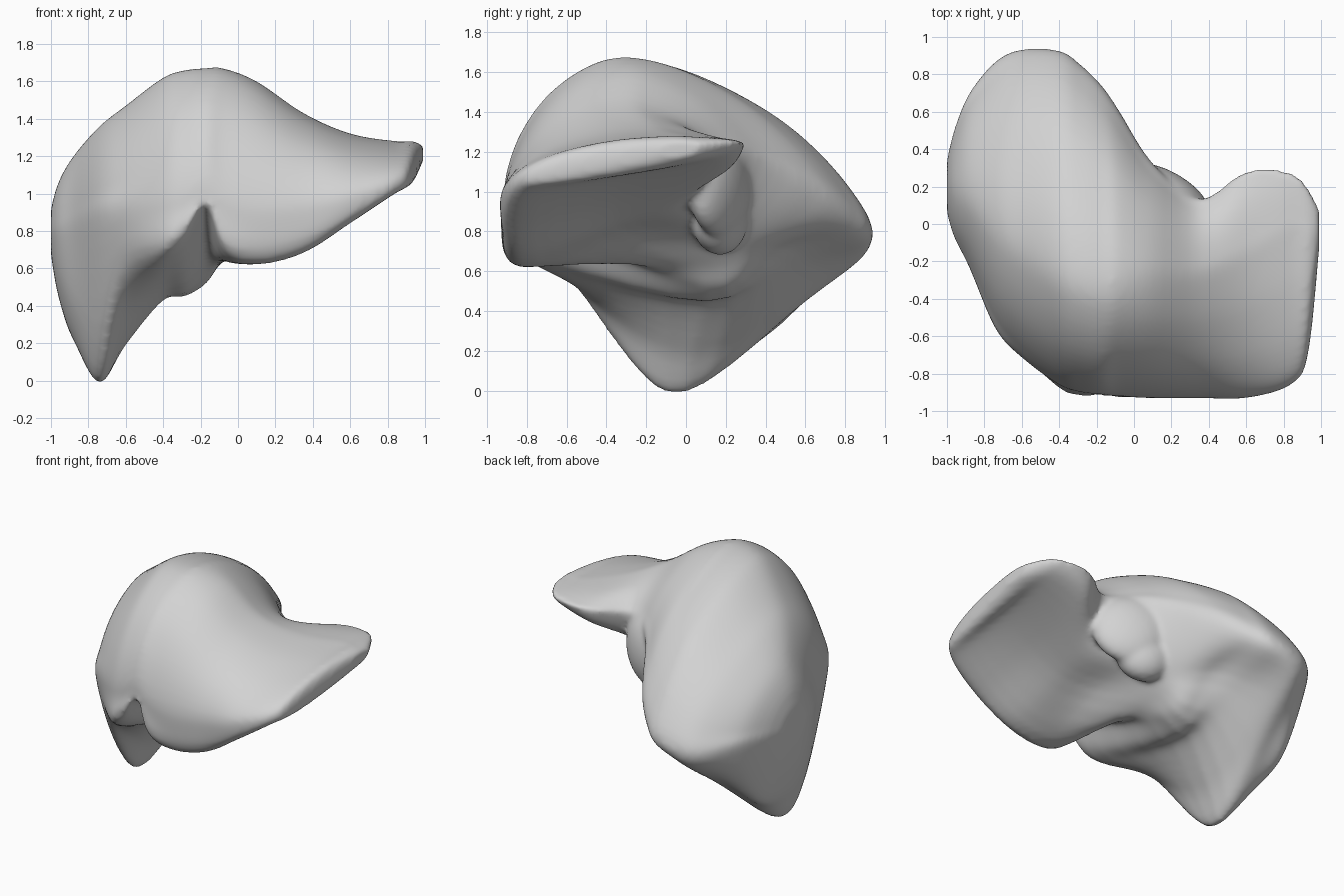
import bpy, bmesh, math
from mathutils import Vector, Matrix, Euler

if "Cube" in bpy.data.objects:
    bpy.data.objects.remove(bpy.data.objects["Cube"])

# Cross-sections along x: x, then (y, z) of front rim, crest, back rim,
# and three points of the hollow underside from front to back
RIGHT_LOBE = [
    (-1.0, (.06, .8), (.2, .92), (.34, .8), (.12, .7), (.2, .67), (.28, .7)),
    (-.96, (-.07, .78), (.18, 1.06), (.5, .78), (0, .56), (.16, .45), (.36, .52)),
    (-.88, (-.23, .78), (.14, 1.2), (.69, .75), (-.14, .4), (.08, .22), (.44, .32)),
    (-.74, (-.55, .82), (0, 1.36), (.86, .72), (-.3, .2), (0, -.01), (.56, .42)),
    (-.6, (-.71, .87), (-.1, 1.47), (.93, .74), (-.56, .53), (.03, .19), (.71, .55)),
    (-.4, (-.86, .9), (-.22, 1.62), (.92, .78), (-.78, .64), (.1, .43), (.61, .66)),
    (-.28, (-.9, .94), (-.27, 1.66), (.84, .84), (-.82, .73), (.1, .45), (.51, .72)),
    (-.17, (-.91, .99), (-.3, 1.67), (.73, .92), (-.81, .9), (.1, .52), (.42, .72)),
]
LEFT_LOBE = [
    (-.08, (-.92, .9), (-.3, 1.67), (.6, 1.0), (-.82, .67), (.05, .64), (.33, .74)),
    (.1, (-.93, .86), (-.3, 1.6), (.32, 1.15), (-.83, .62), (-.25, .78), (.14, .85)),
    (.35, (-.93, .89), (-.3, 1.43), (.13, 1.18), (-.84, .68), (-.35, .85), (0, .95)),
    (.6, (-.93, .96), (-.2, 1.32), (.28, 1.22), (-.84, .84), (-.35, .97), (.16, 1.08)),
    (.84, (-.86, 1.05), (-.05, 1.28), (.28, 1.25), (-.78, 1.0), (-.3, 1.08), (.16, 1.16)),
    (.93, (-.7, 1.1), (-.08, 1.28), (.2, 1.25), (-.62, 1.05), (-.2, 1.1), (.1, 1.17)),
    (.99, (-.14, 1.2), (-.03, 1.26), (.08, 1.24), (-.1, 1.17), (-.03, 1.17), (.04, 1.18)),
]
ARC_STEPS = 4
SUBSTEPS = 5


def spline(a, b, c, d, t):
    """Catmull-Rom point between b and c."""
    return 0.5 * (2 * b + (c - a) * t + (2 * a - 5 * b + 4 * c - d) * t ** 2
                  + (3 * b - a - 3 * c + d) * t ** 3)


def arc(rim, crest, power):
    """Superellipse quarter from the rim up to the crest, without its last point."""
    points = []
    for i in range(ARC_STEPS):
        angle = math.pi / 2 * i / ARC_STEPS
        across, up = math.cos(angle) ** power, math.sin(angle) ** power
        points.append((crest[0] + (rim[0] - crest[0]) * across,
                       rim[1] + (crest[1] - rim[1]) * up))
    return points


def section(row):
    """Smooth closed outline of one cross-section."""
    x, front, crest, back, under_front, under, under_back = row
    rising = arc(front, crest, 1.08)
    falling = arc(back, crest, 1.25)[::-1]
    outline = rising + [crest] + falling + [under_back, under, under_front]
    points = [Vector((x, y, z)) for y, z in outline]
    count = len(points)
    return [spline(*(points[(i + k) % count] for k in (-1, 0, 1, 2)), s / SUBSTEPS)
            for i in range(count) for s in range(SUBSTEPS)]


def blend_sections(rings):
    """Fill in smooth sections between the given ones."""
    last = len(rings) - 1
    filled = []
    for i in range(last):
        near = [rings[min(max(i + k, 0), last)] for k in (-1, 0, 1, 2)]
        for s in range(SUBSTEPS):
            filled.append([spline(*group, s / SUBSTEPS) for group in zip(*near)])
    return filled + [rings[-1]]


def add_loft(bm, rings):
    """Skin the rings and close both ends."""
    loops = [[bm.verts.new(p) for p in ring] for ring in rings]
    for first, second in zip(loops, loops[1:]):
        for j in range(len(first)):
            k = (j + 1) % len(first)
            bm.faces.new((first[j], first[k], second[k], second[j]))
    bm.faces.new(loops[0])
    bm.faces.new(loops[-1])


def add_lump(bm, centre, radii, turn):
    """Rounded lump, turned about z."""
    matrix = (Matrix.Translation(centre) @ Euler((0, 0, math.radians(turn))).to_matrix().to_4x4()
              @ Matrix.Diagonal((*radii, 1)))
    bmesh.ops.create_icosphere(bm, subdivisions=3, radius=1, matrix=matrix)


# Both large lobes as one skin
bm = bmesh.new()
add_loft(bm, blend_sections([section(row) for row in RIGHT_LOBE + LEFT_LOBE]))

# Small rear lobe between them, with its lower process
add_lump(bm, (.18, .17, 1.01), (.25, .11, .24), -30)
add_lump(bm, (.06, .17, .86), (.19, .13, .18), -25)
bmesh.ops.recalc_face_normals(bm, faces=bm.faces)

mesh = bpy.data.meshes.new("lobed_organ")
bm.to_mesh(mesh)
bm.free()
organ = bpy.data.objects.new("lobed_organ", mesh)
bpy.context.collection.objects.link(organ)

# Plain grey surface
grey = bpy.data.materials.new("plain_grey")
grey.use_nodes = True
colour = (.65, .65, .65, 1)
grey.diffuse_color = colour
grey.node_tree.nodes["Principled BSDF"].inputs["Base Color"].default_value = colour
mesh.materials.append(grey)

# Fuse the lobes and soften the joints
fuse = organ.modifiers.new("fuse_lobes", "REMESH")
fuse.mode = "VOXEL"
fuse.voxel_size = .018
fuse.use_smooth_shade = True
soften = organ.modifiers.new("soften", "SMOOTH")
soften.factor = .5
soften.iterations = 10
